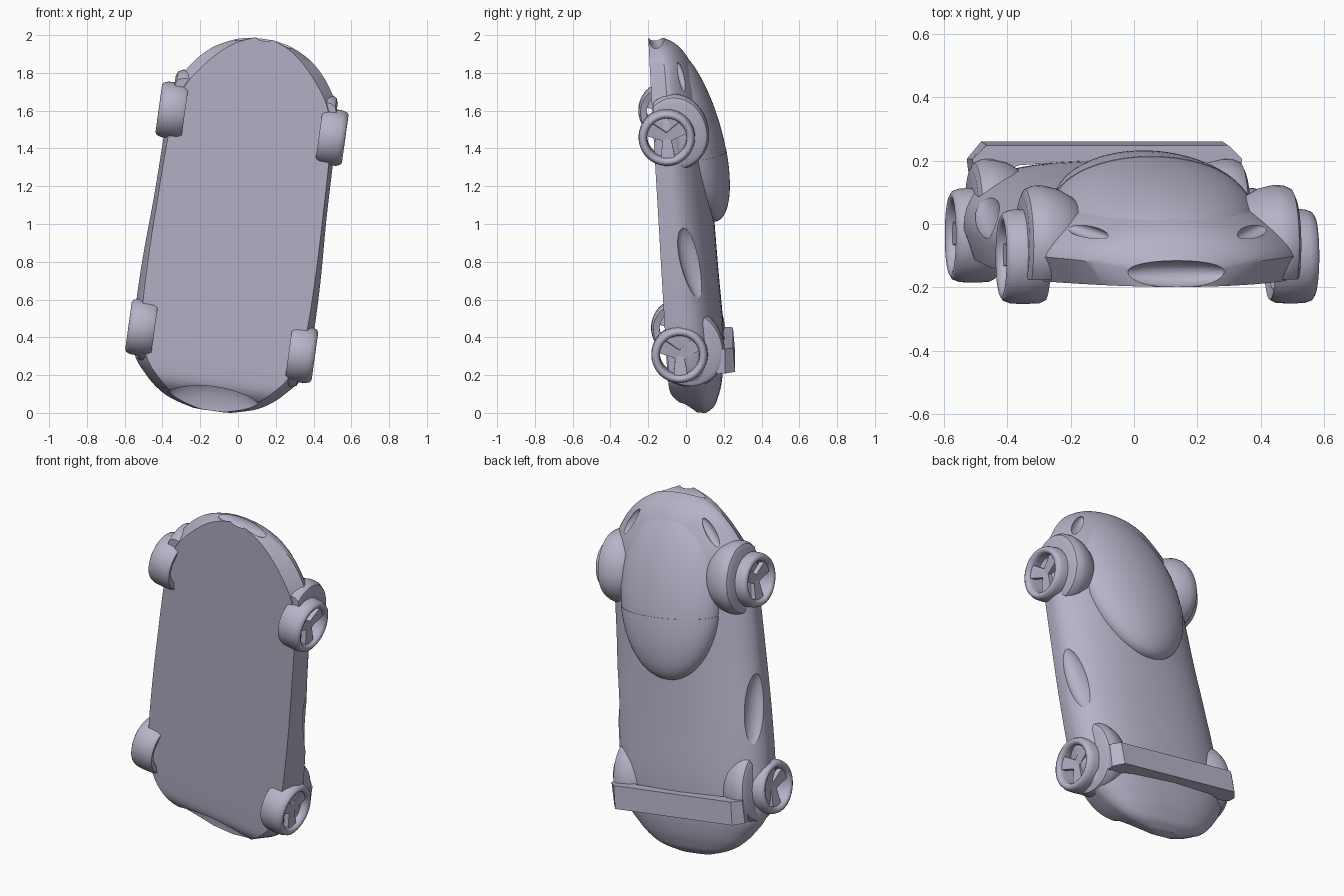
import bpy, bmesh, math
from mathutils import Matrix, Vector

cube = bpy.data.objects.get("Cube")
if cube:
    bpy.data.objects.remove(cube)

# Pose: the car stands on its tail, nose up, leaning slightly sideways
length_axis = Vector((0.138, -0.058, 0.989)).normalized()
width_axis = Vector((-0.990, 0, 0.138)).normalized()
height_axis = width_axis.cross(length_axis)
POSE = Matrix((width_axis, length_axis, height_axis)).transposed().to_4x4()
POSE.translation = (0, 0, 1)

paint = bpy.data.materials.new("lavender_grey")
paint.use_nodes = True
paint.diffuse_color = (0.47, 0.45, 0.58, 1)
paint.node_tree.nodes["Principled BSDF"].inputs["Base Color"].default_value = paint.diffuse_color


def finish(name, bm, smooth=35, cutter=False):
    """Turn a bmesh in car space into a posed, shaded object."""
    bmesh.ops.recalc_face_normals(bm, faces=bm.faces)
    mesh = bpy.data.meshes.new(name)
    bm.to_mesh(mesh)
    bm.free()
    mesh.materials.append(paint)
    obj = bpy.data.objects.new(name, mesh)
    bpy.context.collection.objects.link(obj)
    obj.matrix_world = POSE
    if cutter:
        obj.hide_render = True
        obj.hide_set(True)
    elif smooth:
        bpy.ops.object.select_all(action='DESELECT')
        obj.select_set(True)
        bpy.context.view_layer.objects.active = obj
        bpy.ops.object.shade_smooth_by_angle(angle=math.radians(smooth))
    return obj


def ellipsoid(center, radii, rotation=Matrix(), segments=48):
    bm = bmesh.new()
    bmesh.ops.create_uvsphere(bm, u_segments=segments, v_segments=segments // 2, radius=1)
    bm.transform(Matrix.Translation(center) @ rotation @ Matrix.Diagonal((*radii, 1)))
    return bm


def lathe(profile, closed, steps=48):
    """Spin (radius, x) points about the x axis."""
    bm = bmesh.new()
    verts = [bm.verts.new((x, r, 0)) for r, x in profile]
    edges = [bm.edges.new(p) for p in zip(verts, verts[1:])]
    if closed:
        edges.append(bm.edges.new((verts[-1], verts[0])))
    bmesh.ops.spin(bm, geom=verts + edges, cent=(0, 0, 0), axis=(1, 0, 0),
                   angle=math.tau, steps=steps, use_duplicate=False)
    bmesh.ops.remove_doubles(bm, verts=bm.verts, dist=0.0005)
    return bm


def slice_off(bm, point, normal, inner=True):
    """Cut away one side of a plane and close the opening."""
    bmesh.ops.bisect_plane(bm, geom=bm.verts[:] + bm.edges[:] + bm.faces[:], plane_co=point,
                           plane_no=normal, clear_inner=inner, clear_outer=not inner)
    bmesh.ops.holes_fill(bm, edges=[e for e in bm.edges if e.is_boundary])


def catmull(rows, steps=5):
    out = []
    for i in range(len(rows) - 1):
        four = [rows[max(0, min(len(rows) - 1, i + k))] for k in (-1, 0, 1, 2)]
        for s in range(steps):
            t = s / steps
            out.append([b + 0.5 * t * (c - a + t * (2 * a - 5 * b + 4 * c - d + t * (3 * (b - c) + d - a)))
                        for a, b, c, d in zip(*four)])
    return out + [list(rows[-1])]


# Body shell: y, floor half width, widest half width, floor z, waist z, top z, shoulder power
LOW = -0.141
stations = [
    (-1.0, 0.06, 0.10, 0.00, 0.04, 0.06, 0.8), (-0.97, 0.15, 0.21, -0.03, 0.03, 0.095, 0.8),
    (-0.93, 0.22, 0.29, -0.075, 0.02, 0.115, 0.8), (-0.86, 0.30, 0.37, -0.13, 0.0, 0.138, 0.8),
    (-0.75, 0.385, 0.45, LOW, -0.02, 0.155, 0.8), (-0.55, 0.435, 0.475, LOW, -0.04, 0.166, 0.83),
    (-0.25, 0.445, 0.475, LOW, -0.05, 0.157, 0.87), (0.1, 0.44, 0.46, LOW, -0.06, 0.15, 0.95),
    (0.5, 0.425, 0.45, LOW, -0.06, 0.15, 1.1), (0.68, 0.385, 0.43, LOW, -0.06, 0.135, 1.2),
    (0.8, 0.31, 0.37, LOW, -0.06, 0.10, 1.22), (0.9, 0.22, 0.28, LOW, -0.065, 0.052, 1.12),
    (0.96, 0.14, 0.18, LOW, -0.08, 0, 1), (1.0, 0.05, 0.07, LOW, -0.10, -0.07, 0.9)]
bm = bmesh.new()
rings = []
for y, floor, wide, low, waist, top, power in catmull(stations):
    half = [(floor, low)]
    for k in range(12):
        a = k / 12 * math.pi / 2
        half.append((wide * math.cos(a) ** power, waist + (top - waist) * math.sin(a) ** power))
    half.append((0, top))
    ring = half + [(-x, z) for x, z in half[-2::-1]]
    rings.append([bm.verts.new((x, y, z)) for x, z in ring])
for a, b in zip(rings, rings[1:]):
    for i in range(len(a)):
        j = (i + 1) % len(a)
        bm.faces.new((a[i], a[j], b[j], b[i]))
bm.faces.new(rings[0])
bm.faces.new(rings[-1])
body = finish("body_shell", bm)

# Scoops and lamp recesses cut into the shell
cutters = [("nose_scoop", ellipsoid((0, 1.0, -0.1), (0.19, 0.055, 0.042))),
           ("tail_scoop", ellipsoid((0, -1.0, -0.08), (0.27, 0.17, 0.08)))]
for side, label in ((1, "left"), (-1, "right")):
    cutters.append((label + "_side_scoop", ellipsoid(
        (side * 0.47, -0.17, 0.045), (0.06, 0.23, 0.075), Matrix.Rotation(-0.25, 4, 'X'))))
    cutters.append((label + "_lamp_recess", ellipsoid(
        (side * 0.265, 0.82, 0.024), (0.03, 0.1, 0.022),
        Matrix.Rotation(side * 0.75, 4, 'Z') @ Matrix.Rotation(-0.2, 4, 'X'))))
for name, cut in cutters:
    mod = body.modifiers.new(name, 'BOOLEAN')
    mod.operation = 'DIFFERENCE'
    mod.solver = 'EXACT'
    mod.object = finish(name + "_cutter", cut, cutter=True)

# Canopy: windscreen in front, slightly larger cover behind the seam
for name, grow, keep_front in (("windscreen", 1.0, True), ("canopy_cover", 1.01, False)):
    bm = ellipsoid((0, 0.48, 0.058), (0.32 * grow, 0.48 * grow, 0.157 * grow),
                   Matrix.Rotation(-0.22, 4, 'X'), 64)
    slice_off(bm, (0, 0.38, 0), (0, 1, 0), keep_front)
    finish(name, bm)

# Wheels and fenders
fender_profile = [(0, 0.43), (0.15, 0.435), (0.172, 0.425), (0.183, 0.40), (0.184, 0.37),
                  (0.172, 0.32), (0.14, 0.265), (0.08, 0.22), (0, 0.2)]
tyre_profile = [(0.104, 0.37), (0.138, 0.36), (0.148, 0.38), (0.15, 0.43), (0.148, 0.47),
                (0.14, 0.492), (0.127, 0.5), (0.113, 0.494), (0.106, 0.48), (0.104, 0.46)]
for axle, y0, lift, stretch in (("front", 0.541, 0, 1.2), ("rear", -0.622, 0.016, 1.25)):
    for side, label in ((1, "left"), (-1, "right")):
        center = Vector((0, y0 + side * 0.012, -0.071))

        # Fender bulge, drawn out towards the nose and level with the floor
        bm = lathe([(r, side * x) for r, x in fender_profile], False)
        for v in bm.verts:
            v.co.y *= stretch if v.co.y > 0 else 1
        bm.transform(Matrix.Translation(center + Vector((0, 0, 0.041 + lift))))
        slice_off(bm, (0, 0, -0.135), (0, 0, 1))
        finish(f"{axle}_{label}_fender", bm)

        bm = lathe([(r, side * x) for r, x in tyre_profile], True)
        bm.transform(Matrix.Translation(center))
        finish(f"{axle}_{label}_tyre", bm, smooth=60)

        # Three tapered spokes meeting at the hub
        bm = bmesh.new()
        for k in range(3):
            made = bmesh.ops.create_cube(bm, size=1)["verts"]
            for v in made:
                outer = v.co.z > 0
                v.co = Vector((side * (0.452 + 0.03 * v.co.x + (0.012 if outer else 0)),
                               v.co.y * (0.075 if outer else 0.045), 0.11 if outer else 0))
            bmesh.ops.transform(bm, verts=made, matrix=Matrix.Translation(center)
                                @ Matrix.Rotation(k * math.tau / 3 + math.pi / 2, 4, 'X'))
        finish(f"{axle}_{label}_spokes", bm, smooth=0)

# Rear wing: arched bar with chamfered ends, thicker at its trailing edge
right_half = [(0, 0.168), (0.28, 0.15), (0.36, 0.12), (0.425, 0.13), (0.43, 0.17), (0.385, 0.213)]
outline = right_half + [(-x, z) for x, z in right_half[:0:-1]]
bm = bmesh.new()
face = bm.faces.new([bm.verts.new((x, -0.62, z)) for x, z in outline])
back = bmesh.ops.extrude_face_region(bm, geom=[face])["geom"]
for v in back:
    if isinstance(v, bmesh.types.BMVert):
        v.co.y -= 0.13
        v.co.z += 0.004 if v.co.z > 0.2 else -0.008
finish("rear_wing", bm, smooth=0)
